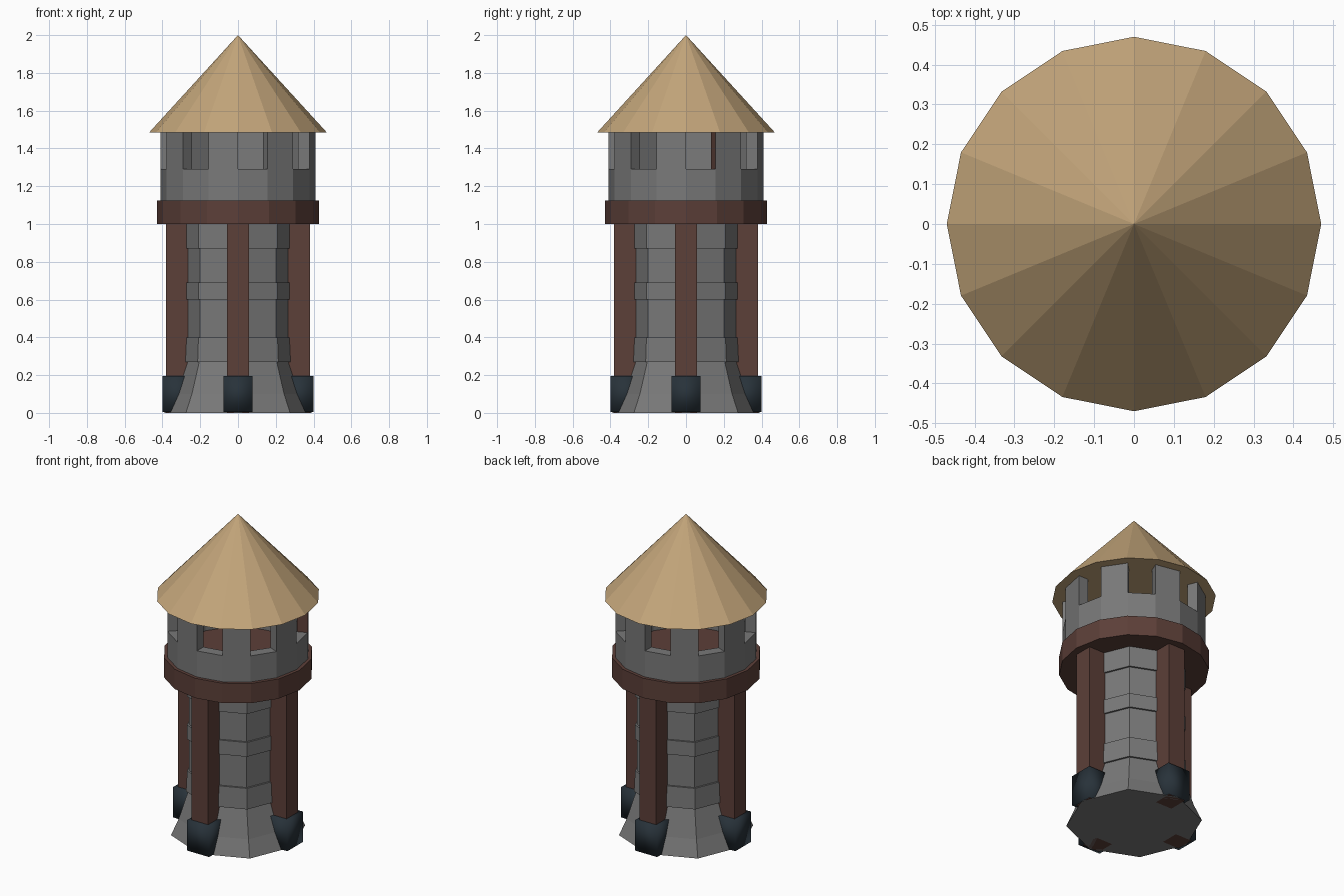
import bpy, bmesh, math
from mathutils import Vector

if "Cube" in bpy.data.objects:
    bpy.data.objects.remove(bpy.data.objects["Cube"])


def material(name, color):
    m = bpy.data.materials.new(name)
    m.diffuse_color = (*color, 1)
    m.use_nodes = True
    m.node_tree.nodes["Principled BSDF"].inputs["Base Color"].default_value = m.diffuse_color
    return m


STONE = material("grey stone", (0.19, 0.19, 0.19))
WOOD = material("brown wood", (0.107, 0.050, 0.040))
THATCH = material("tan thatch", (0.545, 0.376, 0.195))
IRON = material("dark iron", (0.021, 0.032, 0.042))


def finish(bm, name, *mats, smooth=False, fix=True):
    bmesh.ops.remove_doubles(bm, verts=bm.verts, dist=1e-5)
    if fix:
        bmesh.ops.recalc_face_normals(bm, faces=bm.faces)
    for f in bm.faces:
        f.smooth = smooth
    me = bpy.data.meshes.new(name)
    bm.to_mesh(me)
    bm.free()
    for m in mats:
        me.materials.append(m)
    ob = bpy.data.objects.new(name, me)
    bpy.context.collection.objects.link(ob)
    return ob


def polar(r, step, sides, z):
    a = math.tau * step / sides
    return Vector((r * math.cos(a), r * math.sin(a), z))


def lathe(name, profile, sides, mat):
    """Closed faceted solid from (radius, height) pairs; zero radius makes a tip."""
    bm = bmesh.new()
    rings = [[bm.verts.new(polar(r, i, sides, z)) for i in range(sides)]
             for r, z in profile if r > 0]
    for lo, hi in zip(rings, rings[1:]):
        for i in range(sides):
            j = (i + 1) % sides
            bm.faces.new((lo[i], lo[j], hi[j], hi[i]))
    bm.faces.new(rings[0][::-1])
    if profile[-1][0] == 0:
        tip = bm.verts.new((0, 0, profile[-1][1]))
        for i in range(sides):
            bm.faces.new((rings[-1][i], rings[-1][(i + 1) % sides], tip))
    else:
        bm.faces.new(rings[-1])
    return finish(bm, name, mat)


def box(name, lo, hi, angle, mat, smooth=False):
    """Box between two corners, turned about the tower axis."""
    bm = bmesh.new()
    bmesh.ops.create_cube(bm, size=1)
    lo, hi = Vector(lo), Vector(hi)
    for v in bm.verts:
        v.co = (lo + hi) / 2 + v.co * (hi - lo)
    ob = finish(bm, name, mat, smooth=smooth)
    ob.rotation_euler.z = angle
    return ob


# Octagonal shaft: flared foot and slightly raised stone bands
N, W = 0.284, 0.296
lathe("shaft", [(0.39, 0), (0.345, 0.10), (0.29, 0.27), (0.302, 0.27),
                (W, 0.40), (N, 0.40), (N, 0.60), (W, 0.60), (W, 0.69),
                (N, 0.69), (N, 0.87), (W, 0.87), (W, 1.01)], 8, STONE)

# Four timber posts with iron shoes
for k, side in enumerate(("right", "back", "left", "front")):
    a = k * math.pi / 2
    box(side + "_post", (0.265, -0.0575, 0), (0.38, 0.0575, 1.01), a, WOOD)
    box(side + "_post_shoe", (0.245, -0.078, 0.004), (0.40, 0.078, 0.195), a,
        IRON, smooth=True)

# Platform
lathe("platform", [(0.43, 1.0), (0.43, 1.125)], 16, WOOD)

# Battlement: every other facet is an opening up to the roof
R_OUT, R_IN, S = 0.41, 0.345, 16
Z0, Z1, Z2 = 1.12, 1.29, 1.485
bm = bmesh.new()


def quad(*points):
    f = bm.faces.new([bm.verts.new(polar(r, k, S, z)) for r, k, z in points])
    return f


for k in range(S):
    n = k + 1
    levels = [(Z0, Z1), (Z1, Z2)] if k % 2 else [(Z0, Z1)]
    for a, b in levels:
        quad((R_OUT, k, a), (R_OUT, n, a), (R_OUT, n, b), (R_OUT, k, b))
        quad((R_IN, n, a), (R_IN, k, a), (R_IN, k, b), (R_IN, n, b))
    top = levels[-1][1]
    quad((R_OUT, k, top), (R_OUT, n, top), (R_IN, n, top), (R_IN, k, top))
    quad((R_OUT, n, Z0), (R_OUT, k, Z0), (R_IN, k, Z0), (R_IN, n, Z0))
    if k % 2:
        jamb = quad((R_IN, k, Z1), (R_OUT, k, Z1), (R_OUT, k, Z2), (R_IN, k, Z2))
        jamb.material_index = 1 if k == 1 else 0  # one timber-faced jamb
        quad((R_OUT, n, Z1), (R_IN, n, Z1), (R_IN, n, Z2), (R_OUT, n, Z2))
finish(bm, "battlement", STONE, WOOD)

# Conical roof
lathe("roof", [(0.47, 1.485), (0, 2.0)], 16, THATCH)
